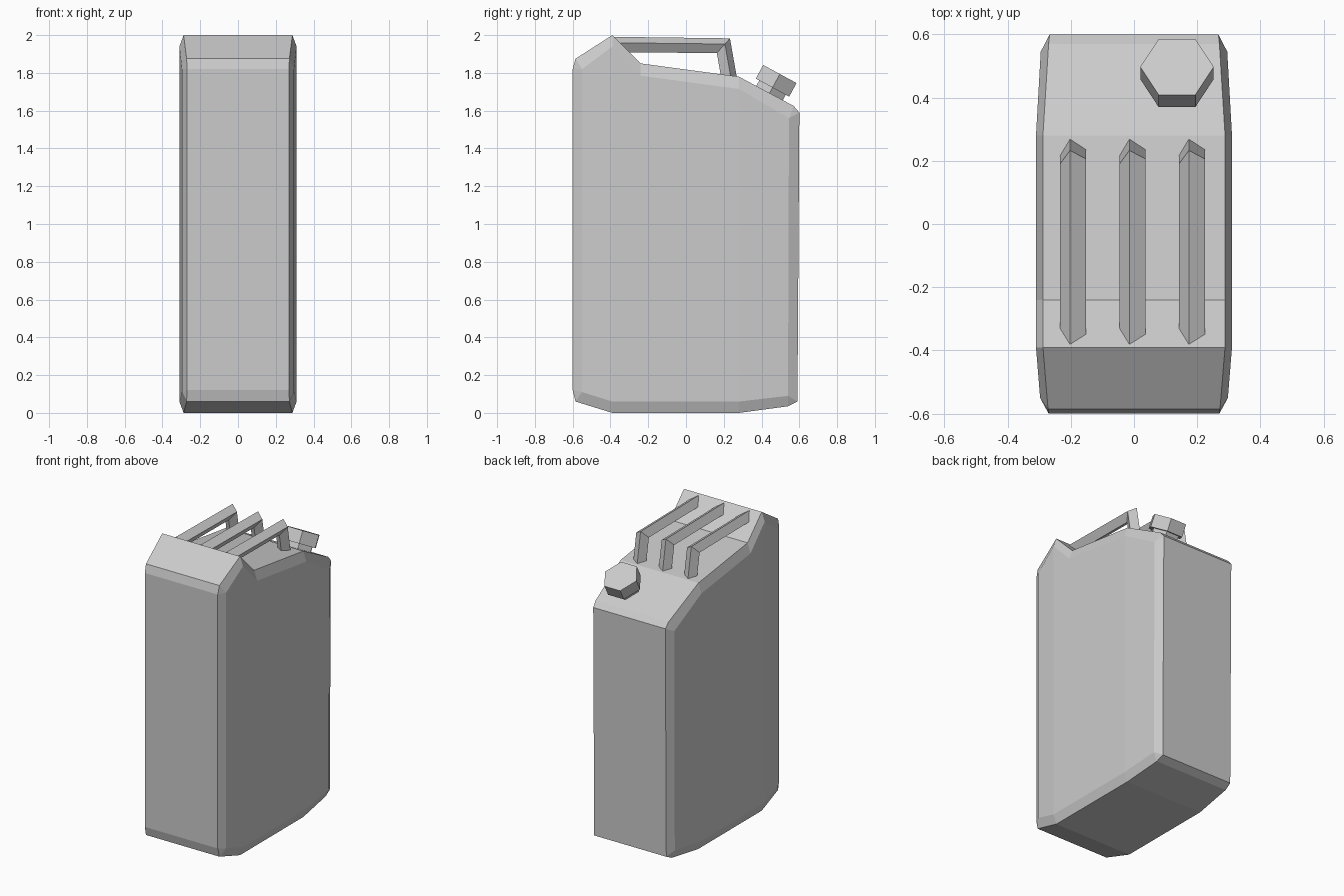
import bpy, bmesh, math
from mathutils import Vector, Matrix

if "Cube" in bpy.data.objects:
    bpy.data.objects.remove(bpy.data.objects["Cube"])


def make_object(name, bm):
    bmesh.ops.recalc_face_normals(bm, faces=bm.faces)
    mesh = bpy.data.meshes.new(name)
    bm.to_mesh(mesh)
    bm.free()
    ob = bpy.data.objects.new(name, mesh)
    bpy.context.collection.objects.link(ob)
    return ob


# Body: rim profile (half width, y, z, index of the matching side-panel point)
rim = [
    (0.27, -0.60, 0.12, 0), (0.272, -0.585, 0.06, 0), (0.288, -0.39, 0.0, 1),
    (0.288, 0.28, 0.0, 2), (0.272, 0.54, 0.035, 3), (0.267, 0.59, 0.06, 3),
    (0.267, 0.60, 1.59, 4), (0.27, 0.57, 1.625, 4), (0.288, 0.28, 1.78, 5),
    (0.288, -0.24, 1.85, 6), (0.288, -0.39, 2.0, 7), (0.272, -0.585, 1.875, 8),
    (0.27, -0.60, 1.82, 8),
]
# Raised side panel outline (x, y, z), bulging in the middle
panel = [
    (0.297, -0.55, 0.11), (0.31, -0.39, 0.06), (0.31, 0.28, 0.06),
    (0.295, 0.54, 0.09), (0.295, 0.545, 1.56), (0.31, 0.28, 1.715),
    (0.31, -0.24, 1.785), (0.31, -0.39, 1.94), (0.297, -0.55, 1.82),
]
bm = bmesh.new()
n = len(rim)
loops = []
for s in (-1, 1):
    outer = [bm.verts.new((s * x, y, z)) for x, y, z, _ in rim]
    inner = [bm.verts.new((s * x, y, z)) for x, y, z in panel]
    for i in range(n):
        j = (i + 1) % n
        a, b = rim[i][3], rim[j][3]
        face = [outer[i], outer[j], inner[b]]
        if a != b:
            face.append(inner[a])
        bm.faces.new(face)
    for ids in ((0, 1, 7, 8), (1, 2, 5, 6, 7), (2, 3, 4, 5)):
        bm.faces.new([inner[k] for k in ids])
    loops.append(outer)
for i in range(n):
    j = (i + 1) % n
    bm.faces.new((loops[0][i], loops[0][j], loops[1][j], loops[1][i]))
make_object("can_body", bm)


# Handles: twisted square bar swept along an L path with a mitred elbow
def handle(name, x0):
    # stations: centre (y, z) and the outward direction of the section there
    stations = [((-0.39, 1.950), (0.016, 1.0)),
                ((0.198, 1.944), (0.85, 0.95)),
                ((0.234, 1.74), (0.985, 0.17))]
    r, twist = 0.042, math.radians(13)
    bm = bmesh.new()
    rings = []
    for (cy, cz), (ny, nz) in stations:
        ring = []
        for k in range(4):
            a = twist + k * math.pi / 2
            u, v = r * math.cos(a), r * math.sin(a)
            ring.append(bm.verts.new((x0 + u, cy + v * ny, cz + v * nz)))
        rings.append(ring)
    for p, q in zip(rings, rings[1:]):
        for k in range(4):
            m = (k + 1) % 4
            bm.faces.new((p[k], p[m], q[m], q[k]))
    bm.faces.new(rings[0])
    bm.faces.new(rings[-1])
    make_object(name, bm)


for label, x0 in (("left", -0.193), ("middle", -0.005), ("right", 0.183)):
    handle("handle_" + label, x0)


# Spout neck and cap: hexagonal prisms square to the sloping shoulder
def hex_prism(name, radius, low, high):
    tilt = math.radians(-28.5)
    axis = Vector((0, -math.sin(tilt), math.cos(tilt)))
    top_centre = Vector((0.136, 0.497, 1.794))
    centre = top_centre + axis * (low + high) / 2
    bm = bmesh.new()
    rings = []
    rot = Matrix.Rotation(tilt, 3, 'X')
    for h in (low, high):
        rings.append([bm.verts.new(top_centre + rot @ Vector(
            (radius * math.cos(k * math.pi / 3), radius * math.sin(k * math.pi / 3), h)))
            for k in range(6)])
    for k in range(6):
        m = (k + 1) % 6
        bm.faces.new((rings[0][k], rings[0][m], rings[1][m], rings[1][k]))
    bm.faces.new(rings[0])
    bm.faces.new(rings[1])
    make_object(name, bm)


hex_prism("spout_neck", 0.092, -0.17, -0.07)
hex_prism("spout_cap", 0.116, -0.082, 0.0)
